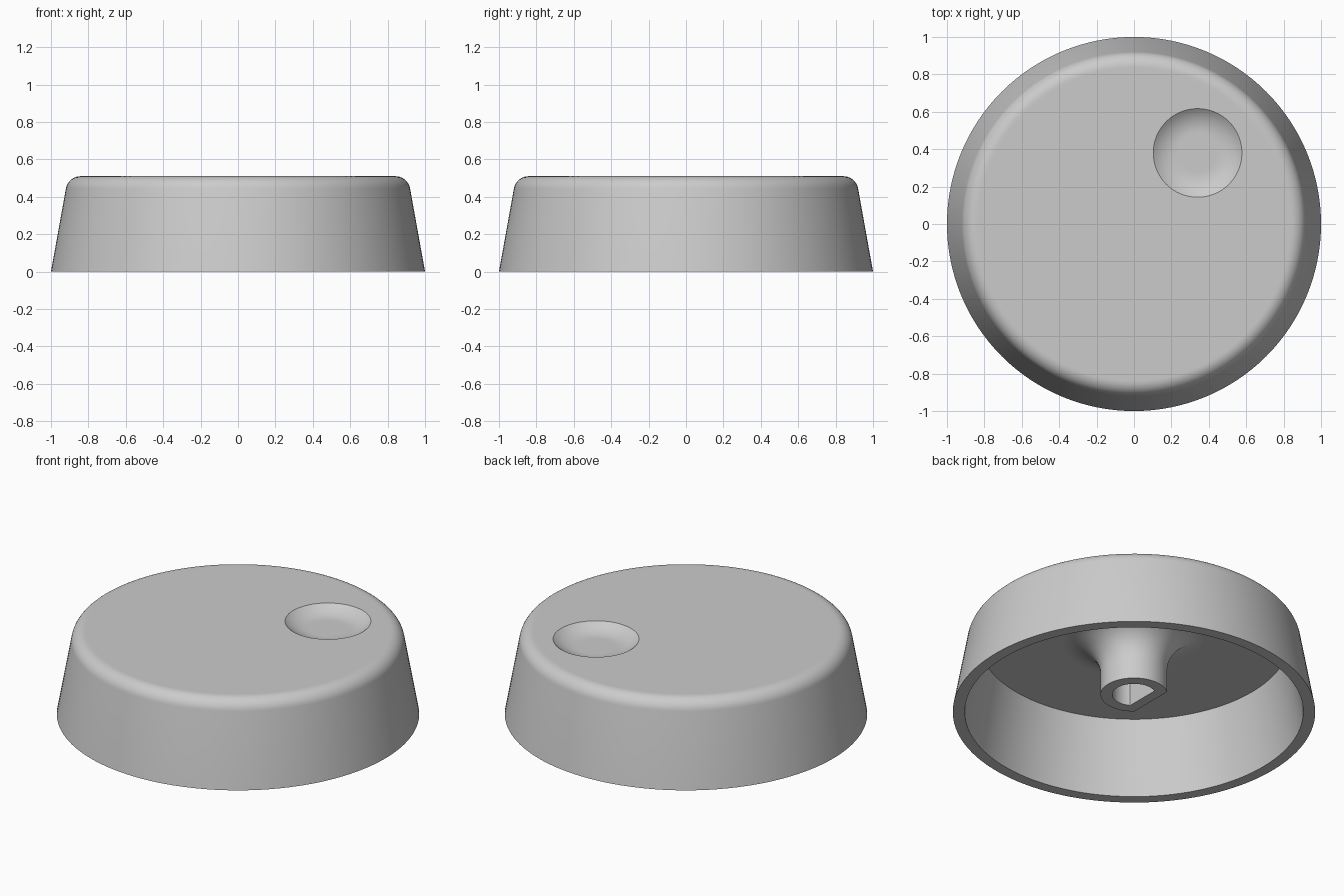
import bpy, bmesh
from math import sin, cos, tan, pi, acos, radians

if "Cube" in bpy.data.objects:
    bpy.data.objects.remove(bpy.data.objects["Cube"])

grey = bpy.data.materials.new("plain grey")
grey.use_nodes = True
grey.diffuse_color = (0.6, 0.6, 0.6, 1)
grey.node_tree.nodes["Principled BSDF"].inputs["Base Color"].default_value = (0.6, 0.6, 0.6, 1)


def loft(name, rings, closed=False):
    """Skin a list of equal-length point rings; cap the ends or join them."""
    bm = bmesh.new()
    loops = [[bm.verts.new(p) for p in ring] for ring in rings]
    n = len(loops[0])
    pairs = list(zip(loops, loops[1:]))
    if closed:
        pairs.append((loops[-1], loops[0]))
    else:
        bm.faces.new(loops[0])
        bm.faces.new(loops[-1])
    for a, b in pairs:
        for i in range(n):
            j = (i + 1) % n
            bm.faces.new((a[i], a[j], b[j], b[i]))
    bmesh.ops.recalc_face_normals(bm, faces=bm.faces)
    mesh = bpy.data.meshes.new(name)
    bm.to_mesh(mesh)
    bm.free()
    mesh.materials.append(grey)
    obj = bpy.data.objects.new(name, mesh)
    bpy.context.collection.objects.link(obj)
    return obj


def circle(r, z, n, cx=0, cy=0):
    return [(cx + r * cos(2 * pi * i / n), cy + r * sin(2 * pi * i / n), z) for i in range(n)]


def d_shape(r, flat, z, n=48):
    """Circle with its -x side cut straight at x = -flat."""
    a = acos(-flat / r)
    return [(r * cos(t), r * sin(t), z) for t in (-a + 2 * a * i / n for i in range(n + 1))]


def activate(obj):
    bpy.ops.object.select_all(action="DESELECT")
    obj.select_set(True)
    bpy.context.view_layer.objects.active = obj


HEIGHT, CEILING, SLOPE = 0.51, 0.446, radians(10.2)
ROUND = 0.08

# Cap shell: ceiling, inner wall, tapered outer wall, rounded top edge
profile = [(0.934 - CEILING * tan(SLOPE), CEILING), (0.934, 0), (1, 0)]
centre = 1 - HEIGHT * tan(SLOPE) - ROUND * tan((pi / 2 - SLOPE) / 2)
for i in range(11):
    t = SLOPE + (pi / 2 - SLOPE) * i / 10
    profile.append((centre + ROUND * cos(t), HEIGHT - ROUND + ROUND * sin(t)))
profile.append((centre - 0.01, HEIGHT))
shell = loft("knob_shell", [circle(r, z, 128) for r, z in profile])

# Finger dimple: shallow dish with a flat floor and curved sides
floor_r, rim_r, tilt = 0.11, 0.237, radians(40)
bend = (rim_r - floor_r) / sin(tilt)
dish = [(floor_r + bend * sin(tilt * i / 8), bend * (1 - cos(tilt * i / 8))) for i in range(9)]
depth = dish[-1][1]
dish = [(floor_r - 0.01, 0)] + dish + [(rim_r, depth + 0.1)]
cutter = loft("dimple_cutter", [circle(r, HEIGHT - depth + z, 64, 0.34, 0.38) for r, z in dish])
cutter.hide_render = True
cut = shell.modifiers.new("dimple", "BOOLEAN")
cut.operation, cut.solver, cut.object = "DIFFERENCE", "EXACT", cutter
activate(shell)
bpy.ops.object.modifier_apply(modifier="dimple")
bpy.data.objects.remove(cutter)

# Shaft socket: D-shaped tube flaring into the ceiling
FOOT, FLARE, SINK = 0.11, 0.2, 0.008
rings = [d_shape(0.12, 0.06, CEILING + SINK), d_shape(0.12, 0.06, FOOT), d_shape(0.185, 0.12, FOOT)]
for i in range(13):
    t = pi / 2 * i / 12
    grow = FLARE * (1 - cos(t))
    rings.append(d_shape(0.185 + grow, 0.12 + grow, CEILING - FLARE + FLARE * sin(t)))
rings.append(d_shape(0.185 + FLARE, 0.12 + FLARE, CEILING + SINK))
socket = loft("shaft_socket", rings, closed=True)

for obj in (shell, socket):
    activate(obj)
    bpy.ops.object.shade_smooth_by_angle(angle=radians(30))
